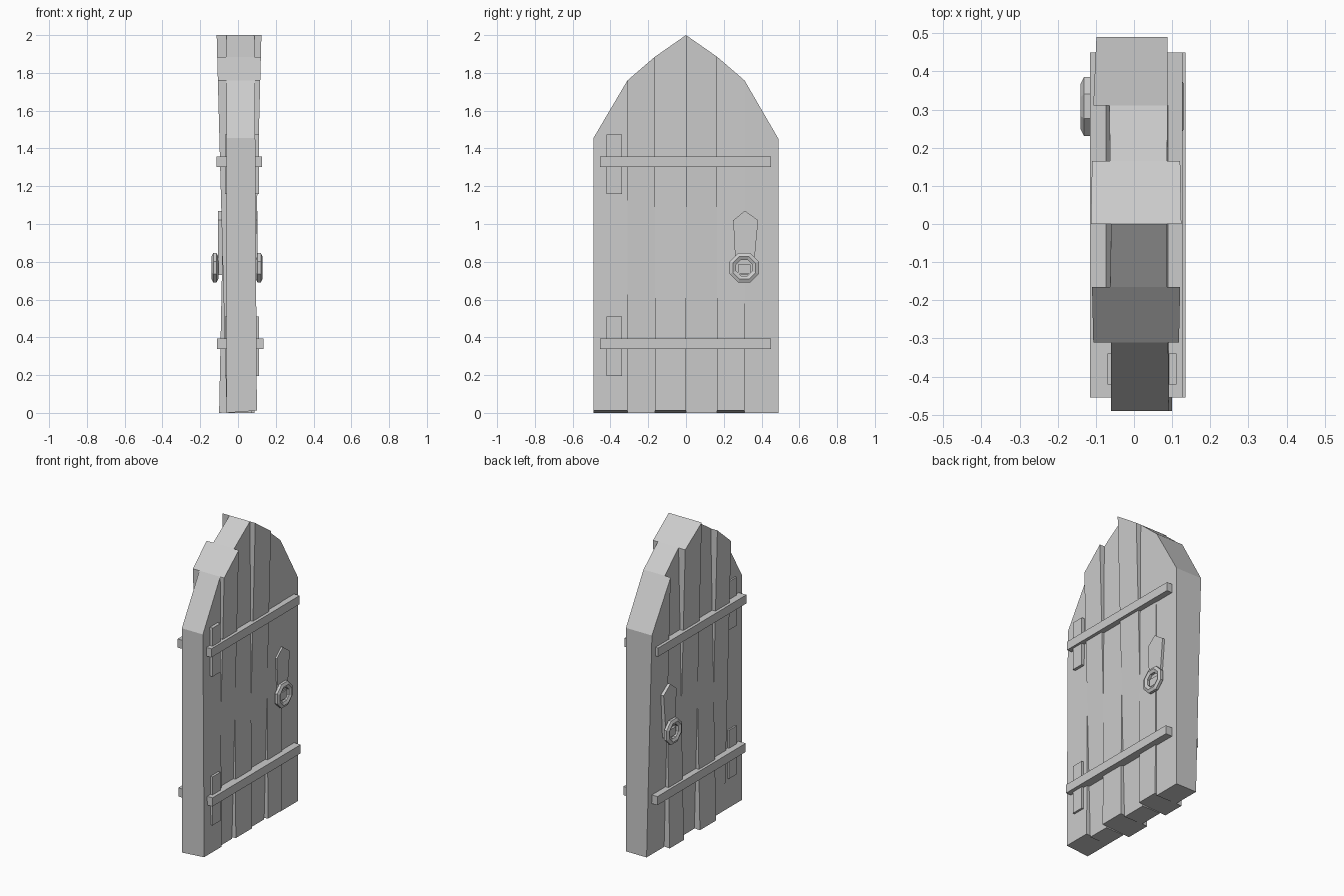
import bpy, bmesh, math
from mathutils import Vector

cube = bpy.data.objects.get("Cube")
if cube:
    bpy.data.objects.remove(cube, do_unlink=True)

grey = bpy.data.materials.new("plain_grey")
grey.use_nodes = True
tone = (0.6, 0.6, 0.6, 1)
grey.diffuse_color = tone
grey.node_tree.nodes["Principled BSDF"].inputs["Base Color"].default_value = tone


def finish(name, bm):
    bmesh.ops.recalc_face_normals(bm, faces=bm.faces)
    mesh = bpy.data.meshes.new(name)
    bm.to_mesh(mesh)
    bm.free()
    mesh.materials.append(grey)
    obj = bpy.data.objects.new(name, mesh)
    bpy.context.collection.objects.link(obj)
    return obj


def loft(name, side_a, side_b):
    """Solid between two matching outlines."""
    bm = bmesh.new()
    a = [bm.verts.new(p) for p in side_a]
    b = [bm.verts.new(p) for p in side_b]
    bm.faces.new(a)
    bm.faces.new(b[::-1])
    for i in range(len(a)):
        j = (i + 1) % len(a)
        bm.faces.new((a[i], b[i], b[j], a[j]))
    return finish(name, bm)


def box(name, x, y, z):
    outline = [(y[0], z[0]), (y[1], z[0]), (y[1], z[1]), (y[0], z[1])]
    return loft(name, [(x[0], *p) for p in outline], [(x[1], *p) for p in outline])


# Planks: each leans a little, so neighbours alternate at the top and the foot
arch = [(-.49, 1.455), (-.31, 1.76), (-.165, 1.885), (0, 2),
        (.165, 1.885), (.31, 1.76), (.49, 1.45)]
# back foot, back head, front foot, front head; heads are measured at z = 2
lean_out = (-.06, -.113, .072, .124)
lean_in = (-.10, -.06, .10, .086)
leans = [(-.06, -.06, .10, .088), lean_out, lean_in, lean_out, lean_in,
         (-.06, -.113, .088, .088)]
for i, (b0, b1, f0, f1) in enumerate(leans):
    (y0, z0), (y1, z1) = arch[i], arch[i + 1]

    def face(foot, head, lift):
        pts = [(y0, lift), (y1, lift), (y1, z1), (y0, z0)]
        return [(foot + (head - foot) * z / 2, y, z) for y, z in pts]

    loft(f"plank_{i + 1}", face(b0, b1, 0), face(f0, f1, .012 if f0 == .10 else 0))

# Cross bars and hinge plates, running through to both sides
for label, z, back, front in (("upper", 1.33, -.115, .127), ("lower", .365, -.11, .135)):
    box(label + "_bar", (back, front), (-.455, .45), (z - .028, z + .028))
    box(label + "_hinge_plate", (-.07, .112), (-.42, -.34), (z - .17, z + .145))


# Ring pull: an eight sided torus facing along x
def ring(name, x, y, z, major, minor):
    bm = bmesh.new()
    sides, tube = 8, 6
    rows = []
    for i in range(sides):
        a = math.tau * (i + .5) / sides
        row = []
        for j in range(tube):
            t = math.tau * (j + .5) / tube
            r = major + minor * math.cos(t)
            row.append(bm.verts.new((x + minor * .8 * math.sin(t),
                                     y + r * math.cos(a), z + r * math.sin(a))))
        rows.append(row)
    for i in range(sides):
        p, q = rows[i], rows[(i + 1) % sides]
        for j in range(tube):
            k = (j + 1) % tube
            bm.faces.new((p[j], q[j], q[k], p[k]))
    return finish(name, bm)


# Handles on both sides: pointed backplate, ring and staple
shield = [(.265, .73), (.355, .73), (.382, 1.02), (.312, 1.07), (.25, 1.02)]
for label, inner, outer, ring_x in (("left", .08, .104, .112), ("right", -.07, -.107, -.122)):
    loft(label + "_backplate", [(inner, *p) for p in shield], [(outer, *p) for p in shield])
    ring(label + "_ring_pull", ring_x, .308, .768, .065, .022)
    box(label + "_staple", sorted((inner, ring_x)), (.275, .341), (.735, .785))
